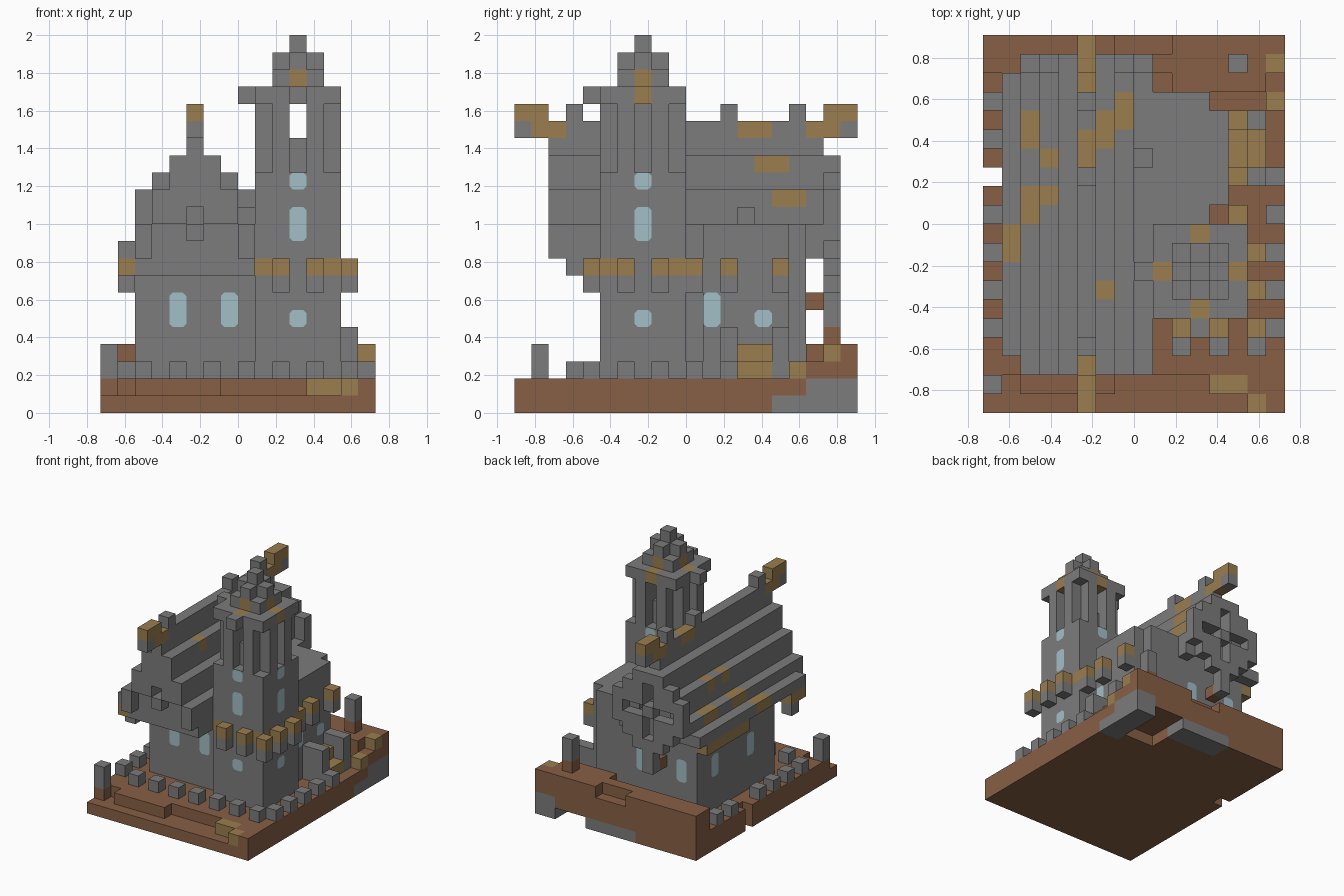
import bpy, bmesh
from mathutils import Vector

cube = bpy.data.objects.get("Cube")
if cube:
    bpy.data.objects.remove(cube)

U = 1 / 11                      # edge of one block
MATS = []
for name, col in (("stone grey", (.2, .2, .2)), ("earth brown", (.245, .115, .06)),
                  ("ochre", (.325, .208, .08)), ("pale glass", (.37, .52, .57))):
    m = bpy.data.materials.new(name)
    m.use_nodes = True
    m.diffuse_color = (*col, 1)
    m.node_tree.nodes["Principled BSDF"].inputs["Base Color"].default_value = (*col, 1)
    MATS.append(m)
STONE, EARTH, OCHRE, GLASS = range(4)

cells = {}                      # block position -> (part, colour)


def span(v):
    return range(v, v + 1) if isinstance(v, int) else range(v[0], v[1] + 1)


def fill(part, x, y, z, mat=STONE):
    for i in span(x):
        for j in span(y):
            for k in span(z):
                cells[i, j, k] = (part, mat)


def carve(x, y, z):
    for i in span(x):
        for j in span(y):
            for k in span(z):
                cells.pop((i, j, k), None)


def paint(x, y, z, mat=OCHRE):
    for i in span(x):
        for j in span(y):
            for k in span(z):
                if (i, j, k) in cells:
                    cells[i, j, k] = (cells[i, j, k][0], mat)


# Ground slab with a stepped front and a raised back bank
fill("ground", (0, 15), (0, 19), 0, EARTH)
fill("ground", (0, 15), (2, 19), 1, EARTH)
fill("ground", (2, 6), 1, 1, EARTH)
fill("ground", (12, 15), 1, 1, EARTH)
fill("ground", (14, 15), 0, 1, EARTH)
paint((12, 13), 1, 1)
paint(14, 0, 1)
fill("ground", (0, 15), (18, 19), (2, 3), EARTH)
fill("ground", (10, 14), 17, (2, 3), EARTH)
fill("ground", 15, 17, 2, EARTH)
carve((7, 9), 19, 3)
carve(0, 12, (0, 1))
paint(15, 18, 3)
fill("ground", 15, 16, 2, OCHRE)

# Broken corner of the slab with rock underneath
carve((11, 13), (16, 19), 0)
fill("rock", (14, 15), (17, 19), (0, 1))
fill("rock", (14, 15), (15, 16), 0)
fill("rock", (6, 10), (18, 19), 0)

# Boundary stones and corner posts
for i in range(2, 15, 2):
    fill("boundary_stones", i, 3, 2)
for j in range(4, 18, 2):
    if j != 12:
        fill("boundary_stones", 0, j, 2)
    if j < 14:
        fill("boundary_stones", 15, j, 2)
fill("boundary_stones", 1, 17, 2)
fill("corner_posts", 0, 1, 1, EARTH)
fill("corner_posts", 0, 1, (2, 3))
fill("corner_posts", 13, 18, 4, EARTH)
fill("corner_posts", 13, 18, (5, 6))

# Nave walls and stepped roof
fill("nave", (2, 8), (6, 16), (2, 8))
for d in range(4):
    top = 16 - 2 * d
    for i in (5 - d, 5 + d):
        fill("roof", i, (2, 17), (max(top - 2, 9 if d == 3 else 11), top))
        fill("nave", i, (3, 4), (8, top))
        fill("nave", i, 16, (8, top))

# Front gable panel with a small deep opening
fill("nave", (4, 6), 2, (11, 13))
fill("nave", 5, 2, 10)
carve(5, (2, 4), 11)

# Side eave with corbels
fill("eave", 1, (3, 17), 9)
fill("eave", 1, (3, 4), 8, OCHRE)
fill("eave", 1, 4, 7)
fill("eave", 1, (11, 16), 8, OCHRE)

# Weathered roof patches
for i, j0, j1 in ((2, 14, 15), (3, 13, 13), (5, 13, 14), (6, 14, 15), (7, 15, 16),
                  (2, 10, 11), (3, 11, 11), (1, 8, 9), (6, 6, 6)):
    paint(i, (j0, j1), max(16 - 2 * abs(i - 5), 9))

# Ridge with curled ends and small finials
for near, mid, far in ((0, 1, 2), (19, 18, 17)):
    fill("ridge", 5, near, 16)
    for j in (mid, far):
        fill("ridge", 5, j, 16, OCHRE)
    for j in (near, mid):
        fill("ridge", 5, j, 17, OCHRE)
for j in (3, 12, 16):
    fill("ridge", 5, j, 17)

# Round tracery window standing off the back gable
for a in range(-3, 4):
    for b in range(-3, 4):
        r = abs(a) + abs(b)
        if r < 5 and not (a * b == 0 and r in (1, 2)):
            fill("rose_window", 5 + a, 18, 11 + b)
fill("rose_window", 5, 18, (6, 7))
fill("rose_window", 5, 17, 6, EARTH)

# Flat-topped side wing with corbels
fill("wing", (9, 11), (10, 16), (2, 10))
fill("wing", 12, (11, 15), (2, 10))
fill("wing", 8, 13, 11)
for j in (10, 12, 15):
    fill("wing", 13, j, 7)
    fill("wing", 13, j, 8, OCHRE)

# Porch: two piers with steps between
for j in (12, 15):
    fill("porch", (13, 14), j, (2, 4))
fill("porch", (13, 14), (13, 14), 2, OCHRE)
fill("porch", 13, (13, 14), 3, OCHRE)

# Tower shaft, band and corbels
fill("tower", (9, 13), (5, 9), (2, 17))
paint((9, 13), (5, 9), 8)
for i, j in ((11, 5), (13, 7)):
    paint(i, j, 8, STONE)
for n in (10, 12, 14):
    fill("tower_corbels", n, 4, 7)
    fill("tower_corbels", n, 4, 8, OCHRE)
for n in (6, 8):
    fill("tower_corbels", 14, n, 7)
    fill("tower_corbels", 14, n, 8, OCHRE)

# Belfry: cut corners, paired piers with slits, and a through opening
for i in (9, 13):
    carve(i, 5, (14, 17))
    carve(i, 9, (14, 17))
    carve(i, 7, (14, 17))
for j in (5, 9):
    carve(11, j, (14, 17))
carve(11, (6, 8), (16, 17))

# Tower cap and stepped spire
fill("spire", (9, 13), (5, 9), 18)
fill("spire", 11, 4, 18)
fill("spire", 8, 7, 18)
fill("spire", (10, 12), (6, 8), 19)
fill("spire", (10, 12), 7, 20)
fill("spire", 11, (6, 8), 20)
fill("spire", 11, 7, 21)
for s in (-1, 1):
    paint(11 + 2 * s, 7, 18)
    paint(11, 7 + 2 * s, 18)
    paint(11 + s, 7, 19)
    paint(11, 7 + s, 19)


def finish(name, bm, mats):
    me = bpy.data.meshes.new(name)
    bm.to_mesh(me)
    bm.free()
    for m in mats:
        me.materials.append(m)
    bpy.context.collection.objects.link(bpy.data.objects.new(name, me))


# Turn each part's exposed block sides into a clean mesh
def build(part):
    bm = bmesh.new()
    for pos, (owner, mat) in cells.items():
        for axis, s in [(a, s) for a in range(3) for s in (-1, 1)]:
            step = Vector((0, 0, 0))
            step[axis] = s
            if owner != part or tuple(int(c) for c in Vector(pos) + step) in cells:
                continue
            u, v = Vector((0, 0, 0)), Vector((0, 0, 0))
            u[(axis + 1) % 3], v[(axis + 2) % 3] = s, 1
            mid = Vector(pos) + Vector((.5, .5, .5)) + step / 2
            quad = [mid + (u * a + v * b) / 2 for a, b in ((-1, -1), (1, -1), (1, 1), (-1, 1))]
            f = bm.faces.new([bm.verts.new((p - Vector((8, 10, 0))) * U) for p in quad])
            f.material_index = mat
    bmesh.ops.remove_doubles(bm, verts=bm.verts, dist=U / 50)
    bmesh.ops.dissolve_limit(bm, angle_limit=.01, verts=bm.verts, edges=bm.edges,
                             delimit={'MATERIAL'})
    finish(part, bm, MATS)


for part in sorted({owner for owner, mat in cells.values()}):
    build(part)


# Windows: thin panes with clipped corners, set on a wall facing along one axis
def pane(name, axis, sign, plane, along, z0, tall):
    w, h, c = .5, tall / 2, .2
    ring = [(-w + c, -h), (w - c, -h), (w, -h + c), (w, h - c),
            (w - c, h), (-w + c, h), (-w, h - c), (-w, -h + c)]
    bm = bmesh.new()
    verts = []
    for a, b in ring:
        p = Vector((0, 0, z0 + h + b))
        p[axis] = plane + sign * .04
        p[1 - axis] = along + .5 + a
        verts.append(bm.verts.new((p - Vector((8, 10, 0))) * U))
    f = bm.faces.new(verts)
    f.normal_update()
    if f.normal[axis] * sign < 0:
        f.normal_flip()
    finish(name, bm, [MATS[GLASS]])


for z0, tall in ((5, 1), (10, 2), (13, 1)):
    for axis, sign, plane, along in ((1, -1, 5, 11), (1, 1, 10, 11), (0, 1, 14, 7), (0, -1, 9, 7)):
        pane("tower_window", axis, sign, plane, along, z0, tall)
for i in (4, 7):
    pane("nave_front_window", 1, -1, 6, i, 5, 2)
for i in (3, 7):
    pane("nave_back_window", 1, 1, 17, i, 5, 2)
for j in (9, 14):
    pane("nave_side_window", 0, -1, 2, j, 5, 2)
pane("wing_window", 0, 1, 13, 11, 5, 2)
pane("porch_window", 0, 1, 13, 14, 5, 1)
